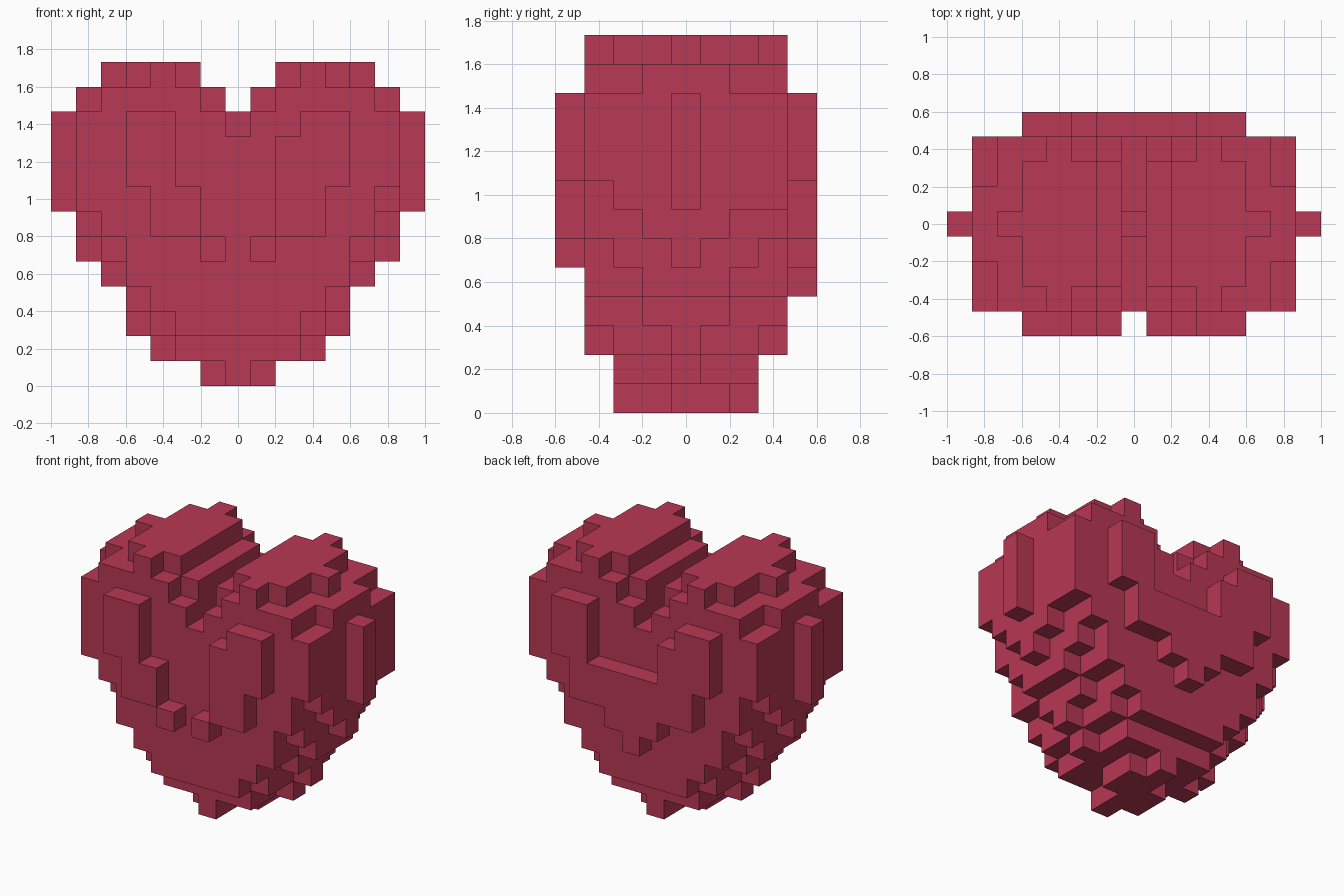
import bpy, bmesh

if "Cube" in bpy.data.objects:
    bpy.data.objects.remove(bpy.data.objects["Cube"])

CELL = 2 / 15

# Half depth (in cells) for columns 0..7 out from the centre, one row per layer, "-" = empty
ROWS = ["2", "2220", "33320", "33331", "333331", "3333320", "3333331", "33333320",
        "33333330", "33333330", "03333330", "-233331", "--2320"]

cells = set()
for k, row in enumerate(ROWS):
    for i, c in enumerate(row):
        if c != "-":
            d = int(c)
            for j in range(-d, d + 1):
                cells |= {(i, j, k), (-i, j, k)}

# Half-turn symmetric extras: bottom tip and lower cheek
for i, j, k in [(1, 0, 0), (1, 1, 0), (6, 3, 7)]:
    cells |= {(i, j, k), (-i, -j, k)}

# Raised relief on front and back: layer -> columns
FRONT = {10: (-4, -3, 3, 4), 9: (-4, -3, 2, 3, 4), 8: (-4, -3, 2, 3, 4),
         7: (-3, -2, 2, 3), 6: (-3, -2, 2, 3), 5: (-1, 1)}
BACK = {10: (-4, -3, 3, 4), 9: (-4, -3, -2, 3, 4), 8: (-4, -3, -2, 3, 4),
        7: range(-3, 4), 6: range(-3, 4), 5: (-1, 0, 1), 4: (0,)}
for j, relief in ((-4, FRONT), (4, BACK)):
    for k, cols in relief.items():
        cells |= {(i, j, k) for i in cols}

# Skin: one square for each cell side that has no neighbour
bm = bmesh.new()
verts = {}


def corner(p):
    if p not in verts:
        verts[p] = bm.verts.new(((p[0] - 0.5) * CELL, (p[1] - 0.5) * CELL, p[2] * CELL))
    return verts[p]


for cell in sorted(cells):
    for axis in range(3):
        u, v = (axis + 1) % 3, (axis + 2) % 3
        for side in (0, 1):
            near = list(cell)
            near[axis] += 1 if side else -1
            if tuple(near) in cells:
                continue
            ring = []
            for a, b in ((0, 0), (1, 0), (1, 1), (0, 1)):
                p = list(cell)
                p[axis] += side
                p[u] += a
                p[v] += b
                ring.append(corner(tuple(p)))
            bm.faces.new(ring if side else ring[::-1])

mesh = bpy.data.meshes.new("block_heart")
bm.to_mesh(mesh)
bm.free()
heart = bpy.data.objects.new("block_heart", mesh)
bpy.context.collection.objects.link(heart)

# Crimson colour
red = bpy.data.materials.new("crimson")
red.diffuse_color = (0.48, 0.04, 0.09, 1)
red.use_nodes = True
red.node_tree.nodes["Principled BSDF"].inputs["Base Color"].default_value = red.diffuse_color
mesh.materials.append(red)
